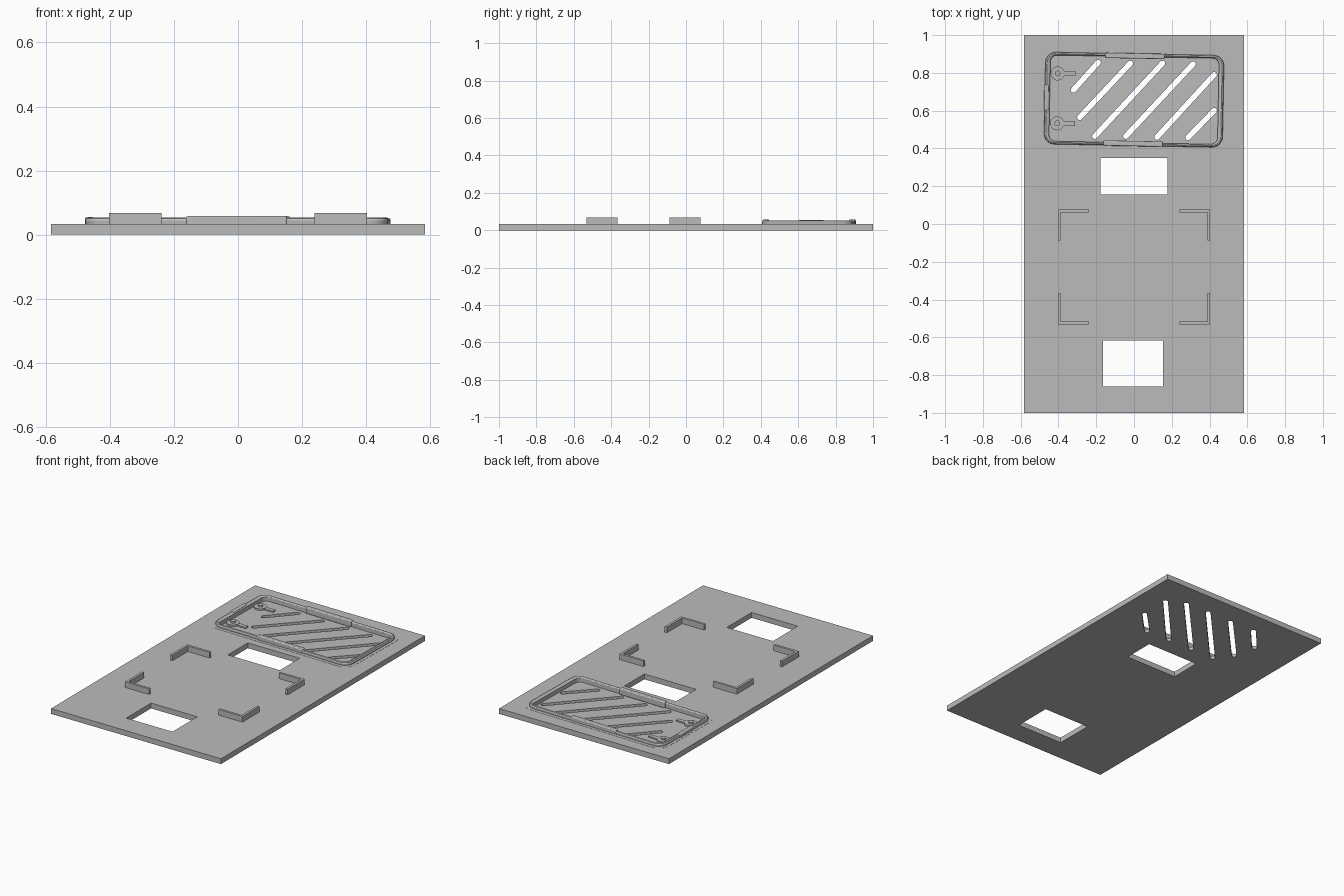
import bpy, bmesh, math
from mathutils import Matrix, Vector

old = bpy.data.objects.get("Cube")
if old:
    bpy.data.objects.remove(old, do_unlink=True)

grey = bpy.data.materials.new("plain grey")
grey.use_nodes = True
colour = (0.5, 0.5, 0.5, 1)
grey.diffuse_color = colour
grey.node_tree.nodes["Principled BSDF"].inputs["Base Color"].default_value = colour

TOP, FLOOR = 0.033, 0.02
TILT = Matrix.Translation((0, 0.658, 0)) @ Matrix.Rotation(math.radians(-1.1), 4, "Z")


def finish(name, bm, matrix=None):
    if matrix:
        bm.transform(matrix)
    bmesh.ops.recalc_face_normals(bm, faces=bm.faces)
    mesh = bpy.data.meshes.new(name)
    bm.to_mesh(mesh)
    bm.free()
    mesh.materials.append(grey)
    obj = bpy.data.objects.new(name, mesh)
    bpy.context.collection.objects.link(obj)
    return obj


def prism(name, outline, z0, z1, matrix=None):
    bm = bmesh.new()
    rings = [[bm.verts.new((x, y, z)) for x, y in outline] for z in (z0, z1)]
    n = len(outline)
    for ring in rings:
        bm.faces.new(ring)
    for i in range(n):
        j = (i + 1) % n
        bm.faces.new((rings[0][i], rings[0][j], rings[1][j], rings[1][i]))
    return finish(name, bm, matrix)


def box(x0, x1, y0, y1):
    return [(x0, y0), (x1, y0), (x1, y1), (x0, y1)]


def rounded(hx, hy, r, steps=8):
    points = []
    for k, (sx, sy) in enumerate([(1, 1), (-1, 1), (-1, -1), (1, -1)]):
        for i in range(steps + 1):
            a = math.pi / 2 * (k + i / steps)
            points.append((sx * (hx - r) + r * math.cos(a), sy * (hy - r) + r * math.sin(a)))
    return points


def capsule(a, b, r, steps=10):
    a, b = Vector(a), Vector(b)
    d = b - a
    start = math.atan2(d.y, d.x) - math.pi / 2
    points = []
    for centre, turn in ((b, 0), (a, math.pi)):
        for i in range(steps + 1):
            t = start + turn + math.pi * i / steps
            points.append((centre.x + r * math.cos(t), centre.y + r * math.sin(t)))
    return points


def circle(x, y, r, n=24):
    return [(x + r * math.cos(math.tau * i / n), y + r * math.sin(math.tau * i / n)) for i in range(n)]


def ring(name, sections, matrix):
    # closed loft: each section is half width, half depth, corner radius, height
    bm = bmesh.new()
    loops = [[bm.verts.new((x, y, z)) for x, y in rounded(hx, hy, r)] for hx, hy, r, z in sections]
    for k, low in enumerate(loops):
        high = loops[(k + 1) % len(loops)]
        for i in range(len(low)):
            j = (i + 1) % len(low)
            bm.faces.new((low[i], low[j], high[j], high[i]))
    return finish(name, bm, matrix)


def smooth(obj):
    bpy.ops.object.select_all(action="DESELECT")
    obj.select_set(True)
    bpy.context.view_layer.objects.active = obj
    bpy.ops.object.shade_smooth_by_angle(angle=math.radians(30))


# Base plate with windows, sunken tray and slanted vents
plate = prism("base_plate", box(-0.583, 0.583, -1, 1), 0, TOP)
cutters = [
    prism("upper_window_cutter", box(-0.178, 0.178, 0.155, 0.35), -0.1, 0.1),
    prism("lower_window_cutter", box(-0.164, 0.153, -0.861, -0.618), -0.1, 0.1),
    prism("tray_cutter", rounded(0.447, 0.228, 0.035), FLOOR, 0.1, TILT),
]
vents = [
    ((-0.32, 0.71), (-0.19, 0.855)),
    ((-0.287, 0.565), (-0.02, 0.85)),
    ((-0.207, 0.465), (0.15, 0.85)),
    ((-0.043, 0.465), (0.313, 0.847)),
    ((0.122, 0.46), (0.424, 0.79)),
    ((0.286, 0.458), (0.424, 0.6)),
]
for low, high in vents:
    cutters.append(prism("vent_cutter", capsule(low, high, 0.0145), -0.1, 0.1))
bpy.context.view_layer.objects.active = plate
for cutter in cutters:
    mod = plate.modifiers.new("cut", "BOOLEAN")
    mod.operation = "DIFFERENCE"
    mod.solver = "EXACT"
    mod.object = cutter
    bpy.ops.object.modifier_apply(modifier=mod.name)
    bpy.data.objects.remove(cutter, do_unlink=True)

# Tray rim: low flange and rounded wall
smooth(ring("tray_flange", [
    (0.49, 0.264, 0.07, TOP - 0.004), (0.49, 0.264, 0.07, TOP + 0.001),
    (0.465, 0.238, 0.05, TOP + 0.001), (0.465, 0.238, 0.05, TOP - 0.004)], TILT))
smooth(ring("tray_wall", [
    (0.470, 0.242, 0.055, FLOOR), (0.473, 0.244, 0.057, 0.044), (0.470, 0.241, 0.054, 0.050),
    (0.463, 0.234, 0.047, 0.053), (0.453, 0.231, 0.041, 0.051), (0.446, 0.2275, 0.035, 0.045),
    (0.446, 0.2275, 0.035, FLOOR)], TILT))


# Clip lips on three sides of the rim
def clip(name, outline, height):
    obj = prism(name, outline, FLOOR, height, TILT)
    mod = obj.modifiers.new("soft_edge", "BEVEL")
    mod.width = 0.005
    mod.segments = 3
    smooth(obj)


clip("back_clip", box(-0.157, 0.157, 0.218, 0.246), 0.058)
clip("front_clip", box(-0.157, 0.157, -0.246, -0.218), 0.058)
clip("right_clip", box(-0.476, -0.452, -0.065, 0.07), 0.055)

# Two keyhole shaped buttons on the tray floor
for name, x, y in (("back", -0.404, 0.797), ("front", -0.407, 0.533)):
    prism(name + "_button_arm", box(x + 0.02, x + 0.095, y - 0.013, y + 0.013), FLOOR - 0.004, 0.028)
    smooth(prism(name + "_button_disc", circle(x, y, 0.037), FLOOR - 0.004, 0.030))
    smooth(prism(name + "_button_pin", circle(x, y, 0.015), FLOOR - 0.004, 0.040))

# Four raised corner brackets
for sx, side in ((1, "left"), (-1, "right")):
    for sy, end in ((1, "back"), (-1, "front")):
        a, b, w, leg = 0.403, 0.304, 0.015, 0.165
        outline = [(a, b), (a - leg, b), (a - leg, b - w), (a - w, b - w), (a - w, b - leg), (a, b - leg)]
        prism(f"{end}_{side}_bracket", [(sx * x, sy * y - 0.227) for x, y in outline], TOP - 0.002, 0.068)
